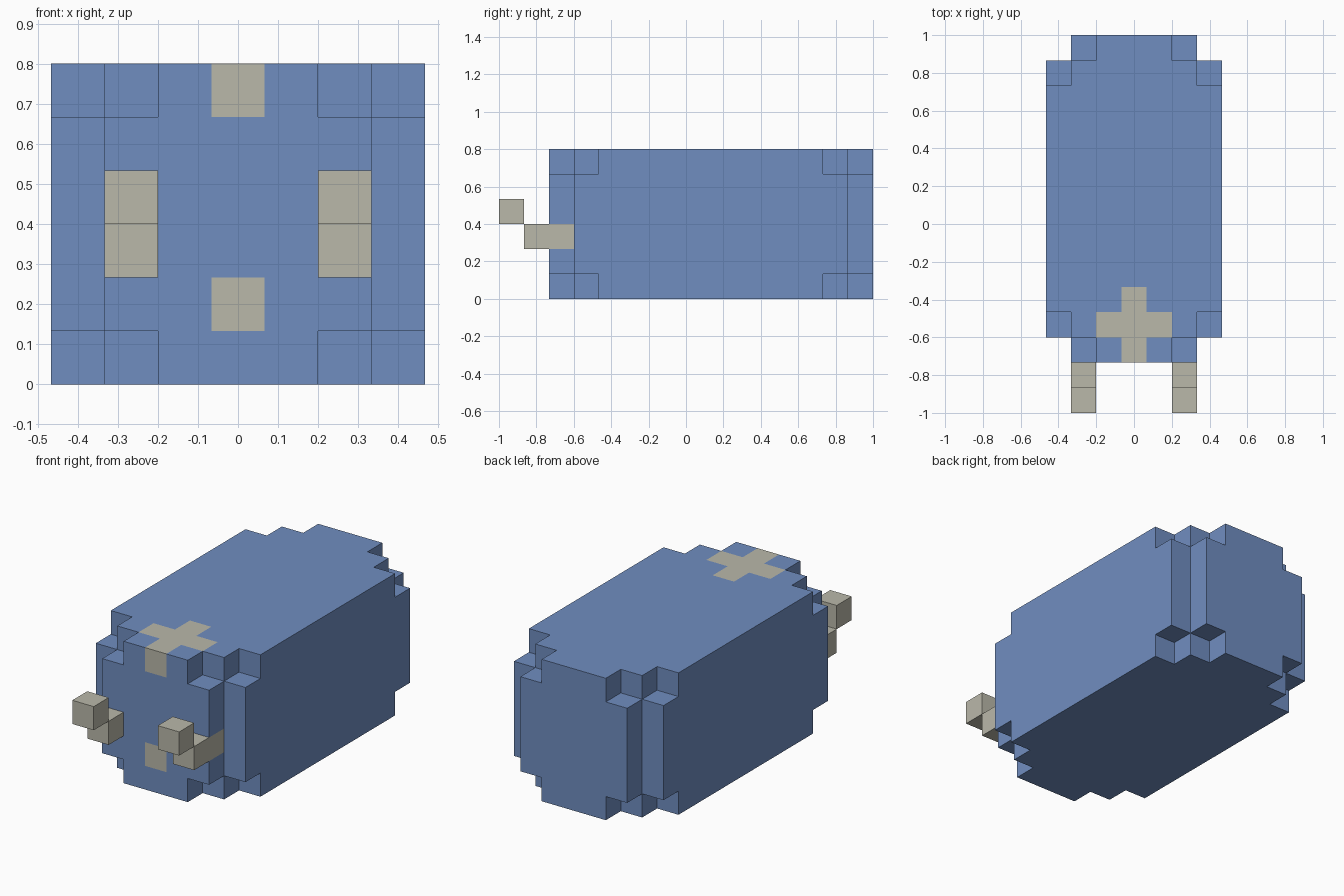
import bpy, bmesh
from mathutils import Vector

U = 2 / 15  # edge of one block

cube = bpy.data.objects.get("Cube")
if cube:
    bpy.data.objects.remove(cube, do_unlink=True)


def material(name, rgb):
    mat = bpy.data.materials.new(name)
    mat.use_nodes = True
    mat.diffuse_color = (*rgb, 1)
    mat.node_tree.nodes["Principled BSDF"].inputs["Base Color"].default_value = (*rgb, 1)
    return mat


blue = material("slate blue", (0.163, 0.27, 0.53))
bone = material("bone", (0.49, 0.48, 0.40))


def build_blocks(name, cells, mats, painted=()):
    """Skin a set of unit blocks; blocks in painted use the second material."""
    bm = bmesh.new()
    for cell in cells:
        centre = Vector(cell) + Vector((0, 0, 0.5))
        for axis in range(3):
            for sign in (-1, 1):
                n = Vector((0, 0, 0))
                n[axis] = sign
                if tuple(int(c + d) for c, d in zip(cell, n)) in cells:
                    continue
                a = Vector((0, 0, 0))
                a[(axis + 1) % 3] = 1
                b = n.cross(a)
                corners = [(-1, -1), (1, -1), (1, 1), (-1, 1)]
                face = bm.faces.new([bm.verts.new((centre + (n + a * i + b * j) / 2) * U)
                                     for i, j in corners])
                face.material_index = int(cell in painted)
    # Weld the blocks and merge flat areas of one colour
    bmesh.ops.remove_doubles(bm, verts=bm.verts, dist=0.001)
    bmesh.ops.dissolve_limit(bm, angle_limit=0.01, verts=bm.verts, edges=bm.edges,
                             delimit={'MATERIAL'})
    mesh = bpy.data.meshes.new(name)
    bm.to_mesh(mesh)
    bm.free()
    for mat in mats:
        mesh.materials.append(mat)
    obj = bpy.data.objects.new(name, mesh)
    bpy.context.collection.objects.link(obj)


# Body: long box with stepped corners, stepped further on top and bottom layers
def in_body(x, y, z):
    from_side = 3 - abs(x)
    from_end = min(y + 5, 7 - y)
    step = 2 if z in (0, 5) else 1
    return from_side + from_end >= step


body = {(x, y, z) for x in range(-3, 4) for y in range(-5, 8) for z in range(6)
        if in_body(x, y, z)}

# Painted blocks: cross on top, mouth patch, tusk roots
cross = {(0, y, 5) for y in (-5, -4, -3)} | {(x, -4, 5) for x in (-1, 1)}
mouth = {(0, -5, 1)}
roots = {(x, -5, 2) for x in (-2, 2)}
build_blocks("body", body, [blue, bone], cross | mouth | roots)

# Tusks: one block forward, then a raised tip
for side, x in (("left", 2), ("right", -2)):
    build_blocks(side + "_tusk_base", {(x, -6, 2)}, [bone])
    build_blocks(side + "_tusk_tip", {(x, -7, 3)}, [bone])
